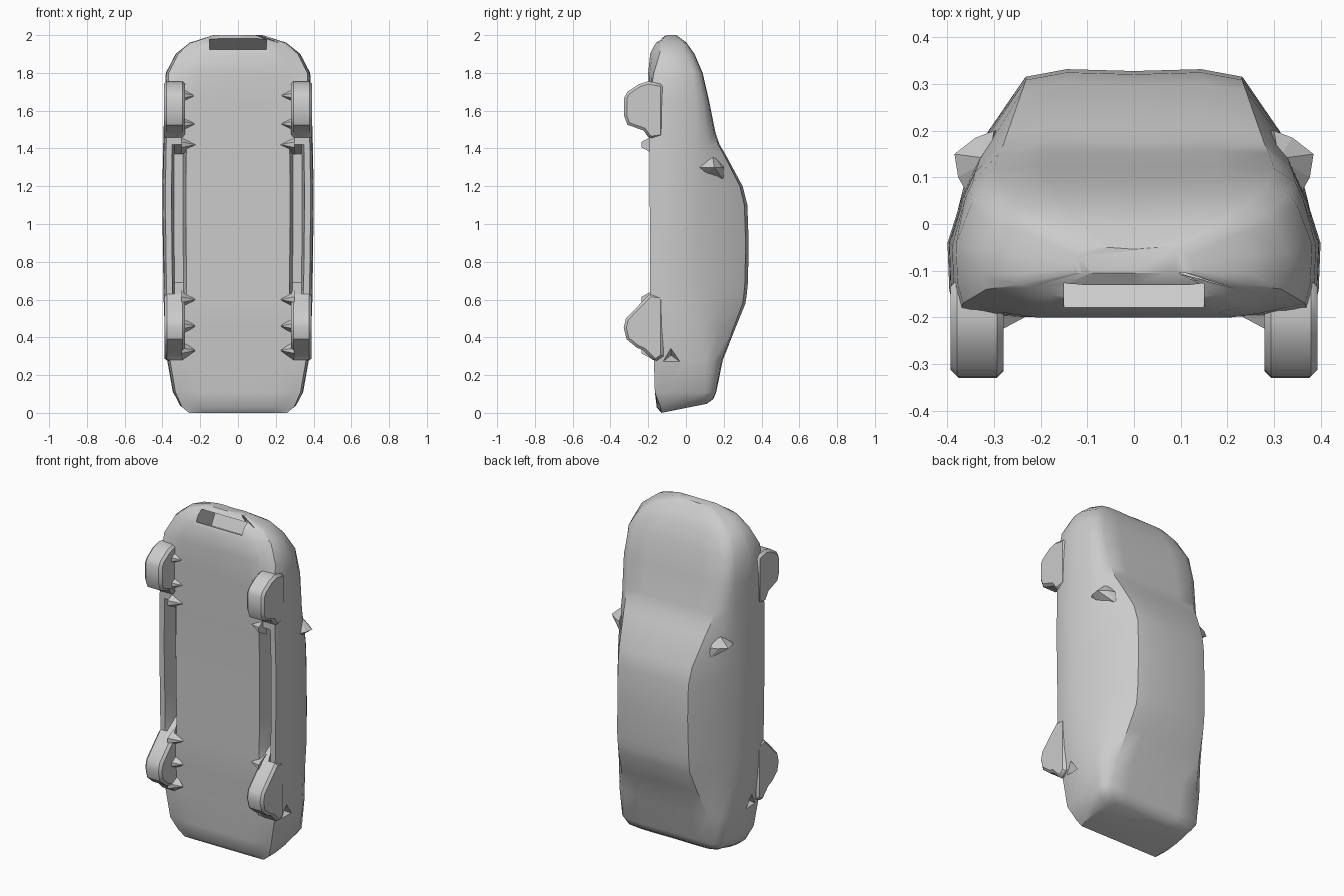
import bpy, bmesh, math
from mathutils import Vector

cube = bpy.data.objects.get("Cube")
if cube:
    bpy.data.objects.remove(cube, do_unlink=True)

grey = bpy.data.materials.new("plain grey")
grey.use_nodes = True
grey.diffuse_color = (0.6, 0.6, 0.6, 1)
grey.node_tree.nodes["Principled BSDF"].inputs["Base Color"].default_value = (0.6, 0.6, 0.6, 1)


def finish(name, bm):
    bmesh.ops.recalc_face_normals(bm, faces=bm.faces)
    mesh = bpy.data.meshes.new(name)
    bm.to_mesh(mesh)
    bm.free()
    mesh.materials.append(grey)
    ob = bpy.data.objects.new(name, mesh)
    bpy.context.collection.objects.link(ob)
    return ob


def activate(ob):
    bpy.ops.object.select_all(action='DESELECT')
    ob.select_set(True)
    bpy.context.view_layer.objects.active = ob


def smooth(ob, angle):
    activate(ob)
    bpy.ops.object.shade_smooth_by_angle(angle=math.radians(angle))


def hull(name, points, side=1):
    """Convex solid around a few points, mirrored when side is -1."""
    bm = bmesh.new()
    for x, y, z in points:
        bm.verts.new((x * side, y, z))
    res = bmesh.ops.convex_hull(bm, input=bm.verts)
    loose = [v for v in bm.verts if not v.link_faces]
    bmesh.ops.delete(bm, geom=loose, context='VERTS')
    return finish(name, bm)


def cut(ob, cutter):
    cutter.hide_render = True
    mod = ob.modifiers.new("cut", 'BOOLEAN')
    mod.object = cutter
    mod.operation = 'DIFFERENCE'
    mod.solver = 'EXACT'
    activate(ob)
    bpy.ops.object.modifier_apply(modifier=mod.name)
    bpy.data.objects.remove(cutter, do_unlink=True)


# Body stations from tail to nose:
# z, floor y, half width, belt x, belt y, roof edge x, roof y
STATIONS = [
    (0.010, -0.130, 0.270, 0.255, 0.06, 0.220, 0.110),
    (0.040, -0.155, 0.310, 0.300, 0.09, 0.270, 0.145),
    (0.110, -0.165, 0.345, 0.335, 0.10, 0.290, 0.160),
    (0.280, -0.170, 0.375, 0.360, 0.10, 0.280, 0.195),
    (0.450, -0.185, 0.388, 0.365, 0.08, 0.250, 0.262),
    (0.580, -0.190, 0.393, 0.368, 0.07, 0.235, 0.315),
    (0.630, -0.190, 0.394, 0.368, 0.065, 0.235, 0.322),
    (0.690, -0.190, 0.395, 0.368, 0.06, 0.235, 0.328),
    (0.900, -0.190, 0.398, 0.368, 0.06, 0.232, 0.332),
    (1.100, -0.192, 0.400, 0.368, 0.06, 0.232, 0.325),
    (1.200, -0.192, 0.400, 0.368, 0.06, 0.240, 0.300),
    (1.370, -0.194, 0.397, 0.366, 0.06, 0.270, 0.208),
    (1.420, -0.195, 0.396, 0.365, 0.06, 0.280, 0.178),
    (1.480, -0.195, 0.394, 0.364, 0.06, 0.290, 0.157),
    (1.650, -0.198, 0.390, 0.362, 0.055, 0.300, 0.123),
    (1.800, -0.200, 0.382, 0.350, 0.04, 0.285, 0.088),
    (1.900, -0.190, 0.330, 0.300, 0.00, 0.240, 0.045),
    (1.960, -0.160, 0.255, 0.225, -0.02, 0.180, 0.003),
    (2.000, -0.105, 0.130, 0.120, -0.07, 0.090, -0.050),
]
TILT = {0.010: 0.2, 0.040: 0.15}                       # sloping tail
LIFT = {0.040: 0.02, 1.800: 0.03, 1.900: 0.05, 1.960: 0.03}  # chamfered lower corners
FLOOR = [0, 0.55, 0.69, 0.73, 0.85, 0.88, 0.96]        # fractions of the half width


def half_section(z, bot, w, bx, by, ex, top):
    pts = []
    groove = 0.09 if 0.66 < z < 1.40 else 0
    for i, f in enumerate(FLOOR):
        lift = LIFT.get(z, 0) * max(0, f - 0.6) / 0.36
        pts.append((f * w, bot + lift + (groove if i in (3, 4) else 0)))
    low = bot + LIFT.get(z, 0)
    pts.append((0.99 * w, low + 0.2 * (by - low)))
    pts.append((w, low + 0.6 * (by - low)))
    ey = top - 0.06 * (top - by)
    pts.append((bx, by))
    pts.append((bx + 0.55 * (ex - bx) + 0.018, by + 0.55 * (ey - by)))
    pts.append((ex, ey))
    pts.append((ex * 0.62, top))
    pts.append((0, top - 0.004))
    return [(x, y, z + TILT.get(z, 0) * (y + 0.08)) for x, y in pts]


# Body shell lofted through the stations
bm = bmesh.new()
rings = []
for st in STATIONS:
    half = half_section(*st)
    full = half + [(-x, y, z) for x, y, z in reversed(half[1:-1])]
    rings.append([bm.verts.new(p) for p in full])
n = len(rings[0])
for a, b in zip(rings, rings[1:]):
    for i in range(n):
        j = (i + 1) % n
        bm.faces.new((a[i], a[j], b[j], b[i]))
bm.faces.new(rings[0])
bm.faces.new(rings[-1])
body = finish("car_body", bm)

# Nose intake: a slanted box pocket
mid = Vector((0, -0.142, 1.945))
inward = Vector((0, 0.88, -0.47))
up = Vector((0, 0.47, 0.88))
corners = [mid + Vector((sx * 0.15, 0, 0)) + up * (su * 0.037) + inward * d
           for sx in (-1, 1) for su in (-1, 1) for d in (-0.12, 0.14)]
cut(body, hull("intake_cutter", corners))

# Small triangular pockets in the rear flanks
for side in (1, -1):
    pocket = [(0.42, -0.155, 0.245), (0.42, 0.005, 0.245), (0.42, -0.08, 0.365), (0.31, -0.08, 0.305)]
    cut(body, hull("flank_cutter", pocket, side))
smooth(body, 35)

# Wheels as (z, y) profiles, extruded across
FRONT_WHEEL = [(1.74, -0.12), (1.755, -0.20), (1.74, -0.25), (1.70, -0.31), (1.67, -0.327),
               (1.57, -0.327), (1.525, -0.31), (1.495, -0.225), (1.45, -0.192), (1.46, -0.12)]
REAR_WHEEL = [(0.62, -0.12), (0.63, -0.19), (0.57, -0.25), (0.50, -0.318), (0.45, -0.33),
              (0.39, -0.315), (0.345, -0.26), (0.33, -0.225), (0.27, -0.165), (0.30, -0.12)]


def wheel(name, profile, outer, side):
    bm = bmesh.new()
    inner = [bm.verts.new((side * 0.28, y, z)) for z, y in profile]
    outside = [bm.verts.new((side * outer, y, z)) for z, y in profile]
    bm.faces.new(inner)
    bm.faces.new(outside)
    for i in range(len(profile)):
        j = (i + 1) % len(profile)
        bm.faces.new((inner[i], inner[j], outside[j], outside[i]))
    ob = finish(name, bm)
    bevel = ob.modifiers.new("bevel", 'BEVEL')
    bevel.width = 0.014
    bevel.segments = 1
    bevel.limit_method = 'ANGLE'
    bevel.angle_limit = math.radians(60)
    activate(ob)
    bpy.ops.object.modifier_apply(modifier=bevel.name)
    smooth(ob, 35)


for side, label in ((1, "left"), (-1, "right")):
    wheel("front_wheel_" + label, FRONT_WHEEL, 0.393, side)
    wheel("rear_wheel_" + label, REAR_WHEEL, 0.390, side)

    # Door mirror
    hull("door_mirror_" + label, [
        (0.29, 0.20, 1.23), (0.30, 0.20, 1.30), (0.34, 0.185, 1.30), (0.385, 0.15, 1.30),
        (0.377, 0.10, 1.30), (0.36, 0.07, 1.30), (0.31, 0.14, 1.37), (0.33, 0.10, 1.26)], side)

    # Wedge brackets on the inner side of each wheel
    for k, z in enumerate((1.68, 1.53, 1.42, 0.60, 0.46, 0.33)):
        hull("wheel_bracket_%d_%s" % (k + 1, label), [
            (0.30, -0.16, z + 0.055), (0.30, -0.16, z - 0.055),
            (0.30, -0.235, z + 0.015), (0.30, -0.235, z - 0.015), (0.225, -0.195, z)], side)
